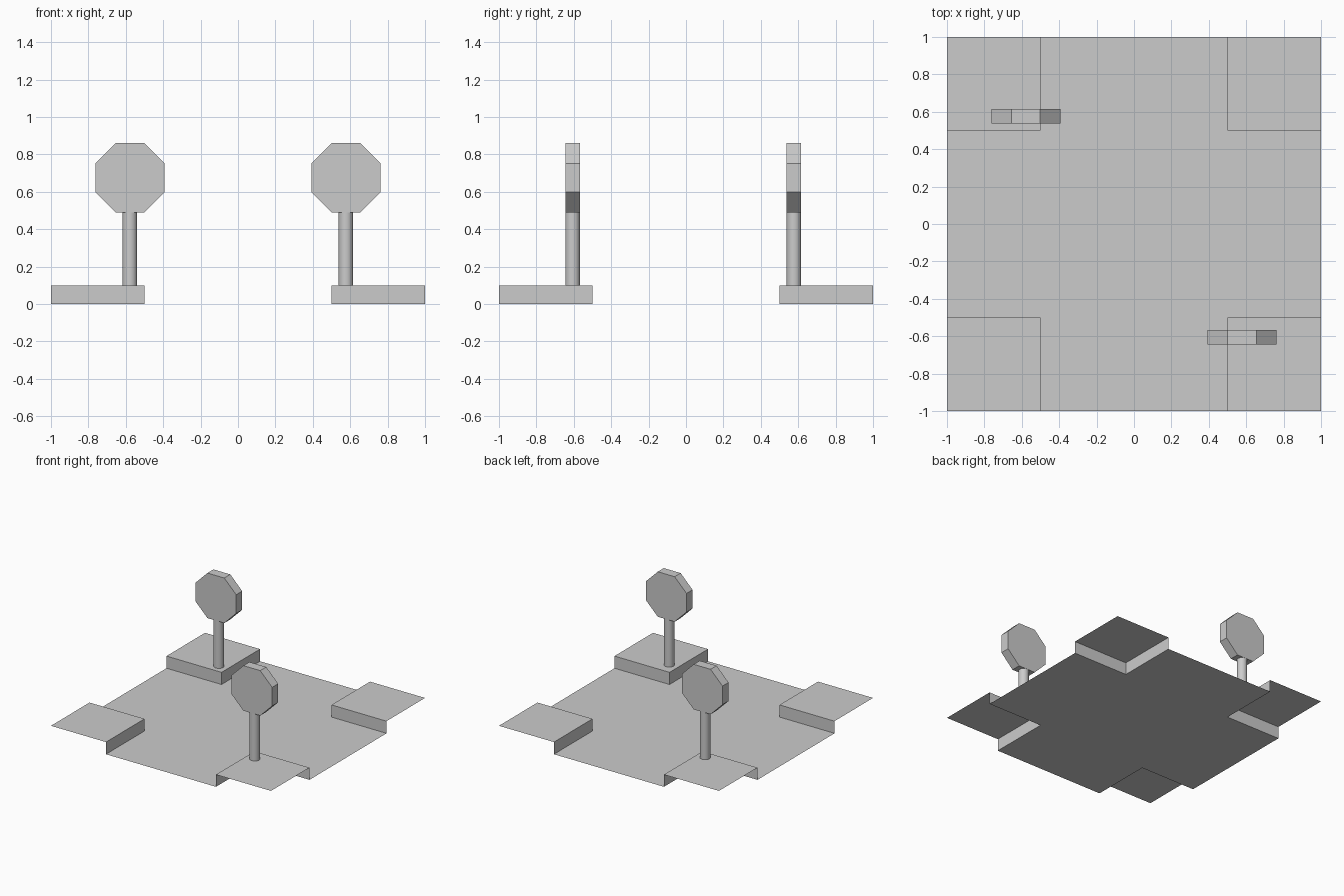
import bpy, bmesh
from math import pi, cos

if "Cube" in bpy.data.objects:
    bpy.data.objects.remove(bpy.data.objects["Cube"])

CURB = 0.10      # height of the pavement corners
INNER = 0.5      # half width of the roads


def add_object(name, bm):
    mesh = bpy.data.meshes.new(name)
    bm.to_mesh(mesh)
    bm.free()
    ob = bpy.data.objects.new(name, mesh)
    bpy.context.collection.objects.link(ob)
    return ob


def quad(bm, points):
    bm.faces.new([bm.verts.new(p) for p in points])


# Crossroads: open sheet in the shape of a plus
bm = bmesh.new()
edges = (-1, -INNER, INNER, 1)
for i in range(3):
    for j in range(3):
        if i == 1 or j == 1:
            x0, x1, y0, y1 = edges[i], edges[i + 1], edges[j], edges[j + 1]
            quad(bm, [(x0, y0, 0), (x1, y0, 0), (x1, y1, 0), (x0, y1, 0)])
bmesh.ops.remove_doubles(bm, verts=bm.verts, dist=1e-4)
bmesh.ops.dissolve_limit(bm, angle_limit=0.01, verts=bm.verts, edges=bm.edges)
add_object("road", bm)

# Pavement corners: raised top and two curb walls, open on the outer sides
for name, sx, sy in (("front_left", -1, -1), ("front_right", 1, -1),
                     ("back_left", -1, 1), ("back_right", 1, 1)):
    bm = bmesh.new()
    a, b = sx * INNER, sy * INNER
    quad(bm, [(a, b, CURB), (sx, b, CURB), (sx, sy, CURB), (a, sy, CURB)])
    quad(bm, [(a, b, 0), (sx, b, 0), (sx, b, CURB), (a, b, CURB)])
    quad(bm, [(a, sy, 0), (a, b, 0), (a, b, CURB), (a, sy, CURB)])
    bmesh.ops.remove_doubles(bm, verts=bm.verts, dist=1e-4)
    if sx * sy < 0:
        bmesh.ops.reverse_faces(bm, faces=bm.faces)
    add_object("pavement_" + name, bm)


# Road signs: round post with an octagonal plate on top
def road_sign(name, x, y):
    z0, z1 = CURB, 0.49
    bpy.ops.mesh.primitive_cylinder_add(vertices=32, radius=0.039, depth=z1 - z0,
                                        location=(x, y, (z0 + z1) / 2))
    post = bpy.context.object
    post.name = name + "_post"
    bpy.ops.object.shade_smooth_by_angle()

    bpy.ops.mesh.primitive_cylinder_add(vertices=8, radius=0.185 / cos(pi / 8),
                                        depth=0.078, location=(x, y, 0.675))
    plate = bpy.context.object
    plate.name = name + "_plate"
    # turn by half a side so a flat edge sits on the post, then face the front
    plate.rotation_euler = (pi / 2, pi / 8, 0)


road_sign("back_sign", -0.578, 0.577)
road_sign("front_sign", 0.577, -0.606)
